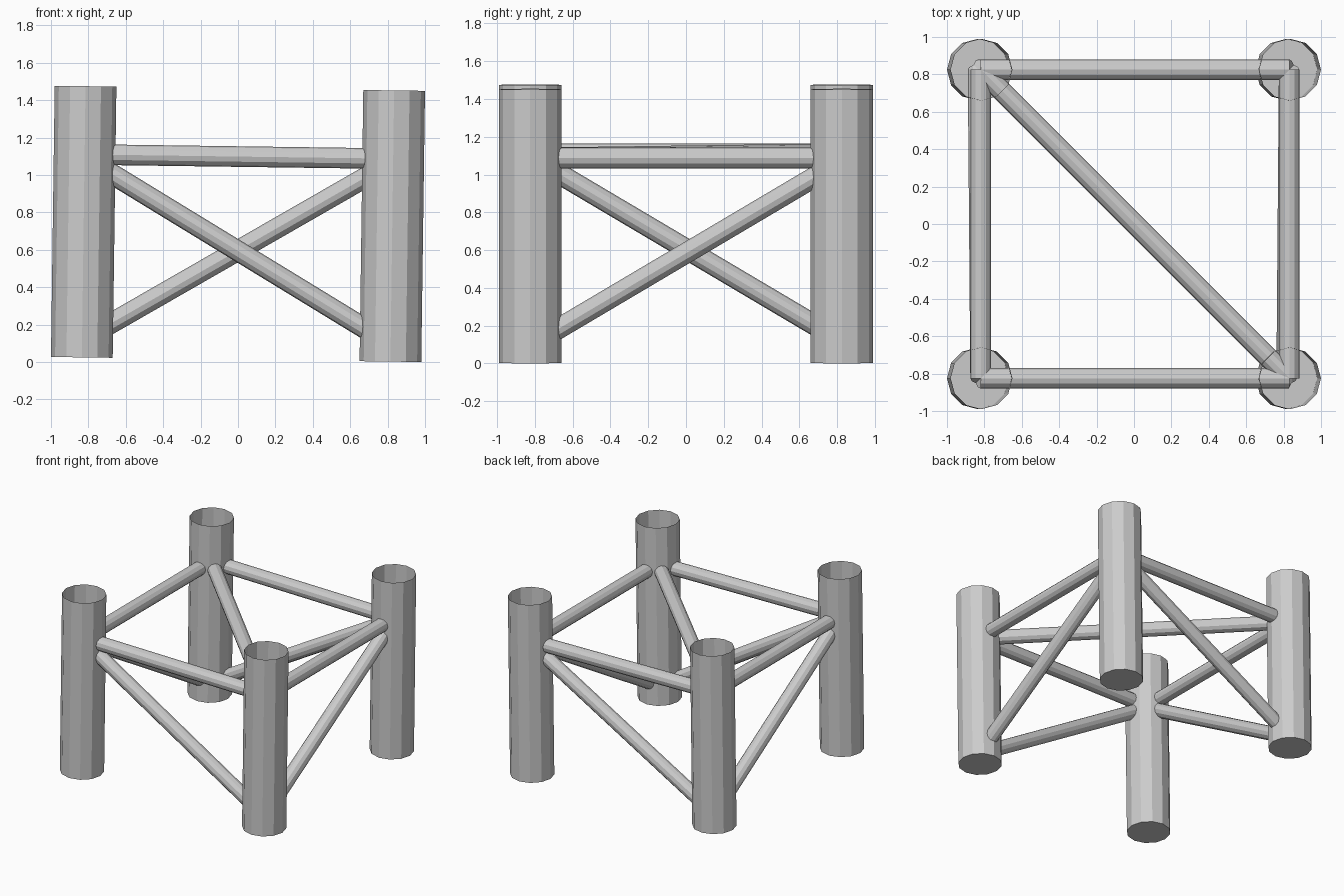
import bpy
import bmesh
from math import radians
from mathutils import Matrix, Vector

cube = bpy.data.objects.get("Cube")
if cube:
    bpy.data.objects.remove(cube, do_unlink=True)

SIDES = 12
HALF = 0.825          # column axes from the centre
HEIGHT = 1.45
COLUMN_R = 0.165
STRUT_R = 0.055
TOP_Z = 1.085         # horizontal braces
HIGH_Z, LOW_Z = 1.07, 0.093   # ends of the sloping braces

# The whole frame leans slightly toward +x
LEAN = Matrix.Translation((-0.01, 0, 0.0136)) @ Matrix.Rotation(radians(0.785), 4, 'Y')

grey = bpy.data.materials.new("steel_grey")
grey.use_nodes = True
colour = (0.6, 0.6, 0.6, 1)
grey.diffuse_color = colour
grey.node_tree.nodes["Principled BSDF"].inputs["Base Color"].default_value = colour


def tube(name, start, end, radius, open_top=False):
    """Faceted cylinder between two points, optionally open at its end."""
    start, end = Vector(start), Vector(end)
    axis = end - start
    bm = bmesh.new()
    bmesh.ops.create_cone(bm, cap_ends=True, segments=SIDES, radius1=radius,
                          radius2=radius, depth=axis.length)
    if open_top:
        lids = [f for f in bm.faces if f.normal.z > 0.9]
        bmesh.ops.delete(bm, geom=lids, context='FACES_ONLY')
    turn = axis.to_track_quat('Z', 'Y').to_matrix().to_4x4()
    if axis.x == 0 and axis.y == 0:
        turn = Matrix.Identity(4)
    bm.transform(LEAN @ Matrix.Translation((start + end) / 2) @ turn)
    mesh = bpy.data.meshes.new(name)
    bm.to_mesh(mesh)
    bm.free()
    mesh.materials.append(grey)
    obj = bpy.data.objects.new(name, mesh)
    bpy.context.collection.objects.link(obj)
    return obj


# Corners in order around the frame; sloping braces are low at every other one
corners = [("front_right", -HALF, -HALF), ("front_left", HALF, -HALF),
           ("back_left", HALF, HALF), ("back_right", -HALF, HALF)]
sides = ["front", "left", "back", "right"]

for i, (label, x, y) in enumerate(corners):
    # Hollow column with a closed foot
    tube(label + "_column", (x, y, 0), (x, y, HEIGHT), COLUMN_R, open_top=True)
    # Horizontal and sloping brace to the next column
    _, nx, ny = corners[(i + 1) % len(corners)]
    z0, z1 = (HIGH_Z, LOW_Z) if i % 2 == 0 else (LOW_Z, HIGH_Z)
    tube(sides[i] + "_top_brace", (x, y, TOP_Z), (nx, ny, TOP_Z), STRUT_R)
    tube(sides[i] + "_sloping_brace", (x, y, z0), (nx, ny, z1), STRUT_R)

# Horizontal brace across the plan
tube("cross_brace", (-HALF, HALF, TOP_Z), (HALF, -HALF, TOP_Z), STRUT_R)
